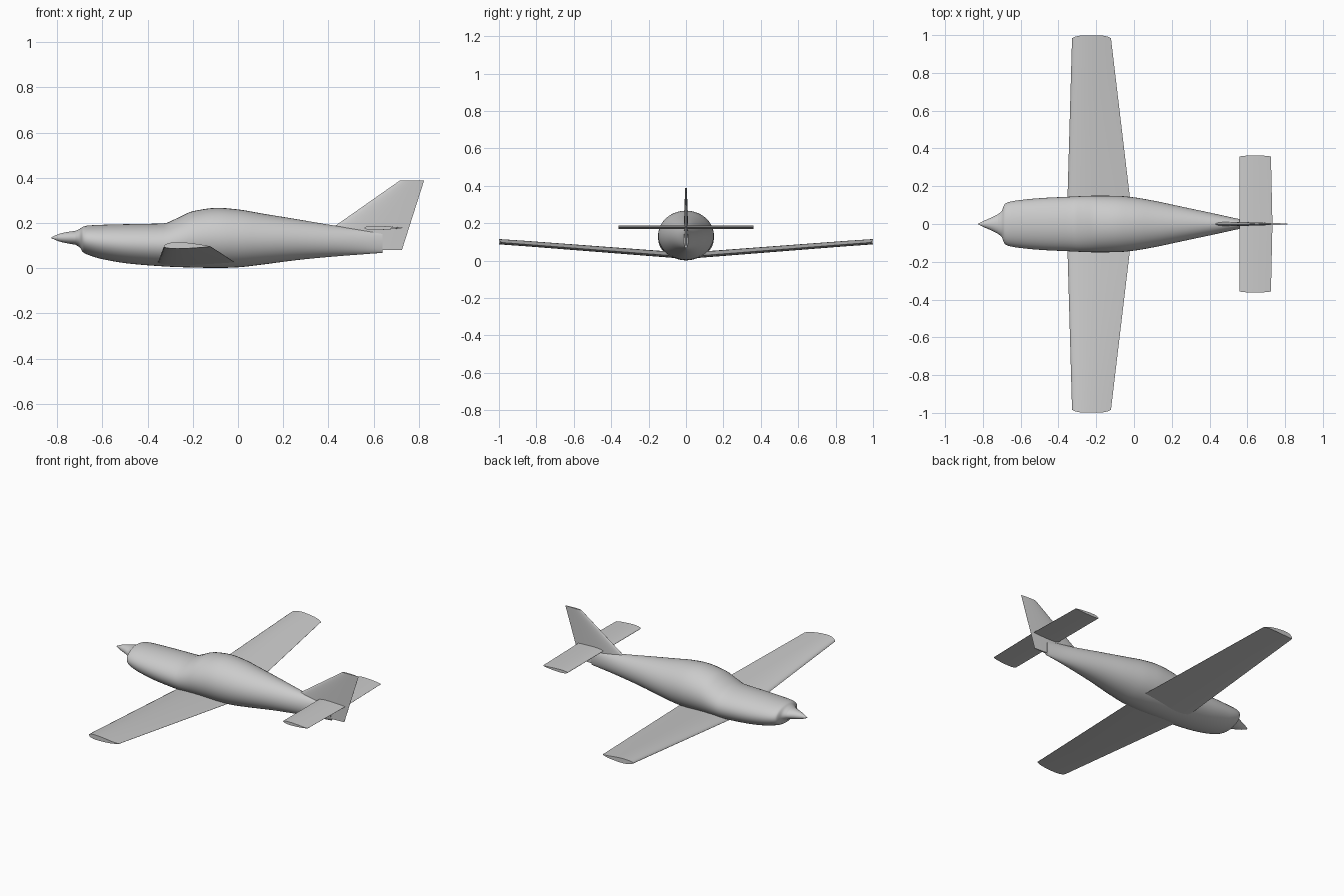
import bpy, bmesh, math
from mathutils import Vector

if "Cube" in bpy.data.objects:
    bpy.data.objects.remove(bpy.data.objects["Cube"], do_unlink=True)

GREY = (0.6, 0.6, 0.6, 1.0)
paint = bpy.data.materials.new("light grey paint")
paint.use_nodes = True
paint.diffuse_color = GREY
paint.node_tree.nodes["Principled BSDF"].inputs["Base Color"].default_value = GREY


def loft(name, rings):
    """Skin a closed, capped surface through matching rings of points."""
    bm = bmesh.new()
    loops = [[bm.verts.new(p) for p in ring] for ring in rings]
    n = len(loops[0])
    for a, b in zip(loops, loops[1:]):
        for i in range(n):
            j = (i + 1) % n
            bm.faces.new((a[i], a[j], b[j], b[i]))
    bm.faces.new(loops[0])
    bm.faces.new(loops[-1])
    bmesh.ops.recalc_face_normals(bm, faces=bm.faces)
    mesh = bpy.data.meshes.new(name)
    bm.to_mesh(mesh)
    bm.free()
    mesh.materials.append(paint)
    obj = bpy.data.objects.new(name, mesh)
    bpy.context.collection.objects.link(obj)
    bpy.ops.object.select_all(action='DESELECT')
    obj.select_set(True)
    bpy.context.view_layer.objects.active = obj
    bpy.ops.object.shade_smooth_by_angle(angle=math.radians(40))
    return obj


def refine(stations, steps):
    """Insert stations along a smooth curve that never overshoots."""
    pts = stations
    h = [b[0] - a[0] for a, b in zip(pts, pts[1:])]

    def slopes(k):
        d = [(b[k] - a[k]) / w for a, b, w in zip(pts, pts[1:], h)]
        mid = [2 * p * q / (p + q) if p * q > 0 else 0 for p, q in zip(d, d[1:])]
        return [d[0]] + mid + [d[-1]]

    m = {k: slopes(k) for k in (1, 2, 3)}
    out = []
    for i, w in enumerate(h):
        for s in range(steps):
            t = s / steps
            row = [pts[i][0] + t * w]
            for k in (1, 2, 3):
                a, b = pts[i][k], pts[i + 1][k]
                row.append(a + (b - a) * (3 - 2 * t) * t * t
                           + w * t * (1 - t) * ((1 - t) * m[k][i] - t * m[k][i + 1]))
            out.append(row)
    return out + [pts[-1]]


def oval(x, low, high, half, n=40):
    mid, rz = (low + high) / 2, (high - low) / 2
    return [(x, half * math.cos(i * math.tau / n), mid + rz * math.sin(i * math.tau / n))
            for i in range(n)]


# Stations: x, bottom, top, half width
body = [(-.72, .104, .165, .052), (-.70, .092, .174, .07), (-.685, .07, .184, .105),
        (-.66, .058, .189, .117), (-.6, .04, .192, .127), (-.48, .02, .195, .138),
        (-.33, .008, .198, .145), (-.27, .005, .221, .148), (-.2, .003, .252, .15),
        (-.09, .001, .267, .149), (0, .004, .26, .141), (.1, .015, .243, .124),
        (.27, .037, .215, .088), (.43, .052, .188, .054), (.56, .062, .17, .026),
        (.64, .068, .16, .012)]
loft("fuselage", [oval(*s) for s in refine(body, 4)])

# Pointed propeller hub
hub = [(-.826, .133, .137, .002), (-.79, .118, .152, .019),
       (-.75, .109, .161, .036), (-.72, .104, .165, .052)]
loft("spinner", [oval(*s) for s in refine(hub, 3)])


def airfoil(n=14):
    """Chord fraction and height per unit thickness, looped over top and bottom."""
    ts = [(1 - math.cos(math.pi * i / n)) / 2 for i in range(n + 1)]

    def half(t):
        return 5 * (.2969 * math.sqrt(t) - .126 * t - .3516 * t * t
                    + .2843 * t ** 3 - .1 * t ** 4)
    return [(t, half(t)) for t in ts] + [(t, -half(t)) for t in ts[-1:0:-1]]


def surface(name, root, tip, bulge, lower=1.0, upright=False, count=8):
    """Tapered airfoil panel; ends are (span, leading x, trailing x, offset, thickness)."""
    rings = []
    for k in range(count + 1):
        f = k / count
        span, lead, trail, off, thick = [a + (b - a) * f for a, b in zip(root, tip)]
        ring = []
        for t, v in airfoil():
            s = span + bulge * (1 - (2 * t - 1) ** 4) * (k == count)
            o = off + thick * v * (1 if v > 0 else lower)
            x = lead + (trail - lead) * t
            ring.append((x, o, s) if upright else (x, s, o))
        rings.append(ring)
    return loft(name, rings)


# Main wings with dihedral, and tailplane halves
for side, d in (("left", 1), ("right", -1)):
    surface(side + "_wing", (0, -.356, -.005, .02, .044),
            (d * .984, -.328, -.122, .096, .038), d * .015, lower=.5)
    surface(side + "_tailplane", (0, .558, .733, .178, .018),
            (d * .357, .558, .725, .178, .018), d * .005)

# Swept vertical fin
surface("tail_fin", (.08, .277, .725, 0, .028), (.387, .715, .823, 0, .01),
        0, upright=True)
